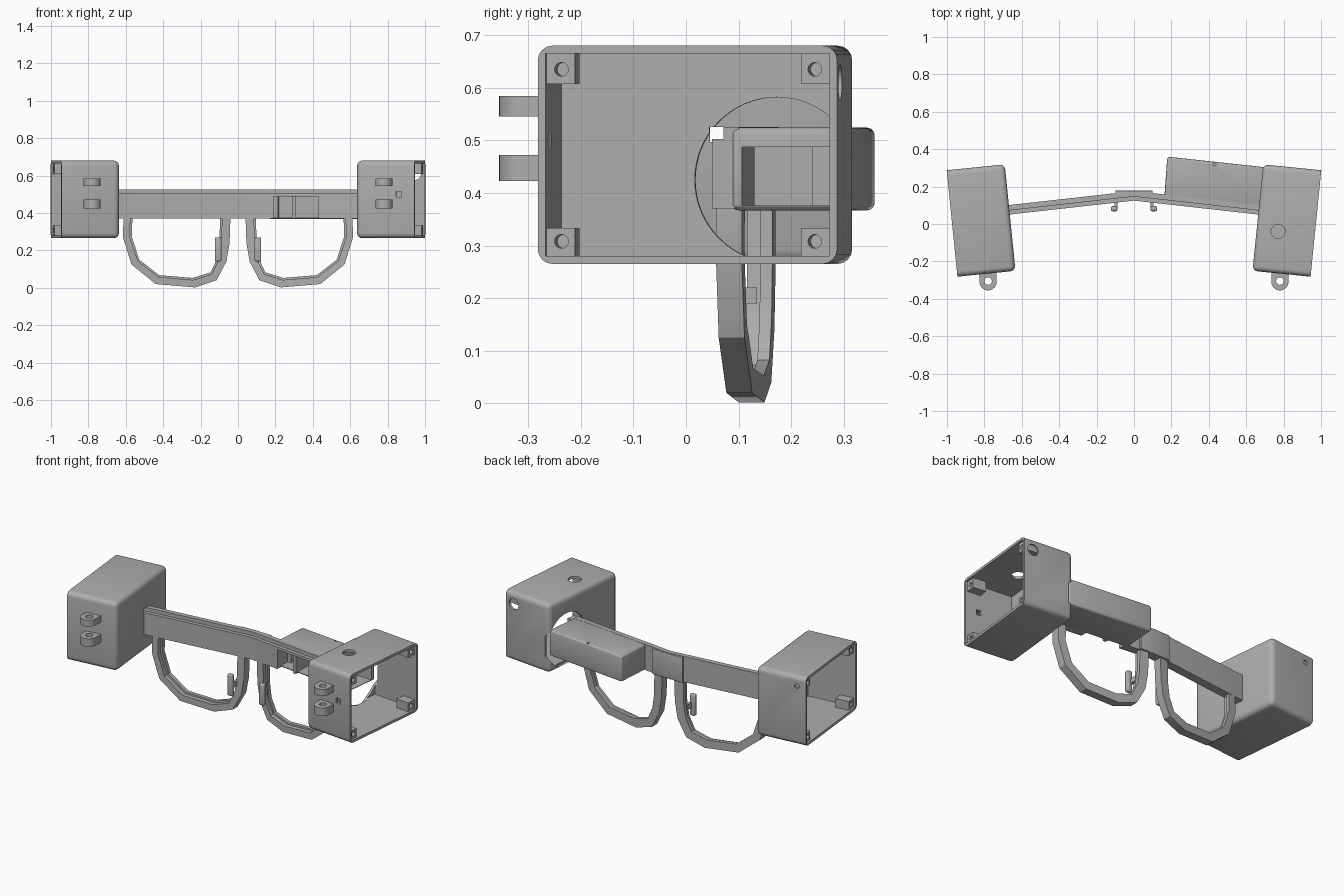
import bpy, bmesh, math
from mathutils import Matrix, Vector

cube = bpy.data.objects.get("Cube")
if cube:
    bpy.data.objects.remove(cube, do_unlink=True)

grey = bpy.data.materials.new("plastic_grey")
grey.use_nodes = True
grey.diffuse_color = (0.42, 0.42, 0.42, 1)
grey.node_tree.nodes["Principled BSDF"].inputs["Base Color"].default_value = (0.42, 0.42, 0.42, 1)
parts = []


def finish(name, bm, keep=True):
    bmesh.ops.recalc_face_normals(bm, faces=bm.faces)
    me = bpy.data.meshes.new(name)
    bm.to_mesh(me)
    bm.free()
    ob = bpy.data.objects.new(name, me)
    bpy.context.collection.objects.link(ob)
    me.materials.append(grey)
    if keep:
        parts.append(ob)
    return ob


def prism(name, pts, z0, z1, bevel=0, keep=True, segments=3):
    bm = bmesh.new()
    face = bm.faces.new([bm.verts.new((x, y, z0)) for x, y in pts])
    new = bmesh.ops.extrude_face_region(bm, geom=[face])["geom"]
    bmesh.ops.translate(bm, vec=(0, 0, z1 - z0), verts=[v for v in new if isinstance(v, bmesh.types.BMVert)])
    if bevel:
        bmesh.ops.bevel(bm, geom=bm.edges[:], offset=bevel, segments=segments, affect='EDGES', profile=0.5)
    return finish(name, bm, keep)


def block(name, lo, hi, keep=True, bevel=0):
    pts = [(lo[0], lo[1]), (hi[0], lo[1]), (hi[0], hi[1]), (lo[0], hi[1])]
    return prism(name, pts, lo[2], hi[2], bevel, keep)


def cylinder(name, centre, r, depth, axis='Z', keep=False, sides=32):
    bm = bmesh.new()
    bmesh.ops.create_cone(bm, cap_ends=True, segments=sides, radius1=r, radius2=r, depth=depth)
    turn = {'X': Matrix.Rotation(math.pi / 2, 4, 'Y'), 'Y': Matrix.Rotation(math.pi / 2, 4, 'X'),
            'Z': Matrix.Identity(4)}[axis]
    bm.transform(Matrix.Translation(centre) @ turn)
    return finish(name, bm, keep)


def combine(ob, others, operation='DIFFERENCE'):
    """Apply booleans and remove the helper objects."""
    for other in others:
        other.hide_render = True
        mod = ob.modifiers.new("bool", 'BOOLEAN')
        mod.operation, mod.solver, mod.object = operation, 'EXACT', other
    bpy.context.view_layer.update()
    me = bpy.data.meshes.new_from_object(ob.evaluated_get(bpy.context.evaluated_depsgraph_get()))
    ob.modifiers.clear()
    ob.data = me
    for other in others:
        bpy.data.objects.remove(other, do_unlink=True)


def place(ob, matrix):
    ob.data.transform(matrix)
    if matrix.determinant() < 0:
        ob.data.flip_normals()


# Electronics housings: rounded shells open on the outer side
HX, HY, Z0, Z1, WALL = 0.156, 0.286, 0.265, 0.68, 0.015
SEAT = Matrix.Translation((0.8175, 0.0185, 0)) @ Matrix.Rotation(math.radians(-5.75), 4, 'Z')
MIRROR = Matrix.Diagonal((-1, 1, 1, 1))


def housing(side):
    bm = bmesh.new()
    bmesh.ops.create_cube(bm, size=1)
    bm.transform(Matrix.Translation((0, 0, (Z0 + Z1) / 2)) @ Matrix.Diagonal((2 * HX, 2 * HY, Z1 - Z0, 1)))
    rounded = [e for e in bm.edges if min(v.co.x for v in e.verts) < 0]
    bmesh.ops.bevel(bm, geom=rounded, offset=0.028, segments=4, affect='EDGES', profile=0.5)
    box = finish(side + "_housing", bm)
    cuts = [block("hollow", (-HX + WALL, -HY + WALL, Z0 + WALL), (HX + 0.1, HY - WALL, Z1 - WALL), False),
            block("slot", (-HX - 0.05, 0.012, 0.497), (-HX + 0.05, 0.04, 0.525), False)]
    if side == "left":
        cuts += [cylinder("port", (-HX, 0.141, 0.425), 0.157, 0.06, 'X', sides=64),
                 cylinder("top_hole", (-0.041, -0.063, Z1), 0.037, 0.1),
                 cylinder("back_hole", (0.1, HY, 0.61), 0.034, 0.1, 'Y'),
                 block("front_slot", (0.057, -HY - 0.05, 0.485), (0.087, -HY + 0.05, 0.515), False)]
    else:
        cuts.append(cylinder("back_hole", (0.1, HY, 0.62), 0.014, 0.1, 'Y'))
    combine(box, cuts)
    items = [box]
    # Screw posts in the four corners of the opening
    for sy in (-1, 1):
        for z0, z1 in ((Z0 + 0.01, Z0 + 0.068), (Z1 - 0.073, Z1 - 0.01)):
            ys = sorted((sy * (HY - 0.01), sy * (HY - 0.07)))
            post = block(side + "_screw_post", (HX - 0.095, ys[0], z0), (HX - 0.012, ys[1], z1))
            combine(post, [cylinder("hole", (HX, sy * 0.242, Z0 + 0.043 if z0 < 0.4 else Z1 - 0.045),
                                    0.013, 0.12, 'X', sides=20)])
            items.append(post)
    for ob in items:
        place(ob, SEAT if side == "left" else MIRROR @ SEAT)


# Hinge lugs: tabs with round ends and a vertical pin hole
def lugs(side):
    for z0, z1 in ((0.423, 0.472), (0.545, 0.584)):
        arc = [(0.78 + 0.046 * math.cos(a), -0.309 + 0.046 * math.sin(a))
               for a in (math.pi + math.pi * i / 16 for i in range(17))]
        lug = prism(side + "_hinge_lug", arc + [(0.826, -0.255), (0.734, -0.255)], z0, z1)
        combine(lug, [cylinder("pin", (0.78, -0.305, z0), 0.02, 0.2, sides=24)])
        if side == "right":
            place(lug, MIRROR)


# Lens rims: angular loops that follow the sweep of the brow bar
OUTER = [(0.612, 0.385), (0.615, 0.27), (0.57, 0.125), (0.44, 0.02), (0.23, 0.002),
         (0.115, 0.04), (0.062, 0.14), (0.045, 0.24), (0.04, 0.385)]
INNER = [(0.575, 0.385), (0.578, 0.27), (0.535, 0.142), (0.425, 0.057), (0.24, 0.042),
         (0.14, 0.073), (0.103, 0.15), (0.09, 0.23), (0.085, 0.385)]
SWEEP = 0.112


def rim(side, label, inset, y0, y1):
    bm = bmesh.new()
    centre = Vector((0.33, 0.385))
    rings = []
    for (ox, oz), (ix, iz) in zip(OUTER, INNER):
        p = Vector((ix, iz))
        p += (centre - p).normalized() * inset
        rings.append([bm.verts.new((x, y - SWEEP * x, z))
                      for x, z, y in ((ox, oz, y0), (p.x, p.y, y0), (p.x, p.y, y1), (ox, oz, y1))])
    for a, b in zip(rings, rings[1:]):
        for i in range(4):
            j = (i + 1) % 4
            bm.faces.new((a[i], a[j], b[j], b[i]))
    bm.faces.new(rings[0])
    bm.faces.new(rings[-1])
    ob = finish(side + label, bm)
    if side == "right":
        place(ob, MIRROR)


# Nose pads: slim rounded bars with a short arm to the rim
def nose_pad(side):
    pad = block(side + "_nose_pad", (0.088, 0.068, 0.14), (0.124, 0.096, 0.27), bevel=0.01)
    arm = block(side + "_pad_arm", (0.088, 0.085, 0.19), (0.104, 0.135, 0.22))
    if side == "right":
        place(pad, MIRROR)
        place(arm, MIRROR)


for side in ("left", "right"):
    housing(side)
    lugs(side)
    rim(side, "_rim", 0, 0.126, 0.152)
    rim(side, "_rim_lip", 0.011, 0.152, 0.175)
    nose_pad(side)


# Brow bar with a recessed top lip
def swept(name, front, back, z0, z1, reach=0.675):
    drop = SWEEP * reach
    pts = [(-reach, front - drop), (0, front), (reach, front - drop),
           (reach, back - drop), (0, back), (-reach, back - drop)]
    return prism(name, pts, z0, z1)


bar = swept("brow_bar", 0.125, 0.176, 0.37, 0.503)
swept("brow_lip", 0.147, 0.176, 0.503, 0.525)
block("bridge_plate", (-0.1, 0.155, 0.37), (0.1, 0.179, 0.523), bevel=0.004)
combine(bar, [block("window", (0.19, 0.02, 0.36), (0.43, 0.25, 0.487), False)])

# Display module behind the left side of the bar, hollow toward the housing
module = prism("display_module", [(0.162, 0.14), (0.178, 0.36), (0.705, 0.303), (0.68, 0.085)],
               0.367, 0.524, 0.014)
combine(module, [prism("cavity", [(0.21, 0.16), (0.22, 0.3), (0.75, 0.27), (0.75, 0.1), (0.43, 0.13)],
                       0.376, 0.487, keep=False),
                 block("window", (0.19, 0.02, 0.376), (0.43, 0.2, 0.487), False),
                 cylinder("vent", (0.43, 0.32, 0.53), 0.008, 0.05, sides=16)])
block("module_divider", (0.29, 0.11, 0.37), (0.31, 0.24, 0.49))

# Smooth rounded edges, keep flat faces crisp
bpy.ops.object.select_all(action='DESELECT')
for ob in parts:
    ob.select_set(True)
bpy.context.view_layer.objects.active = parts[0]
bpy.ops.object.shade_smooth_by_angle(angle=math.radians(25))
